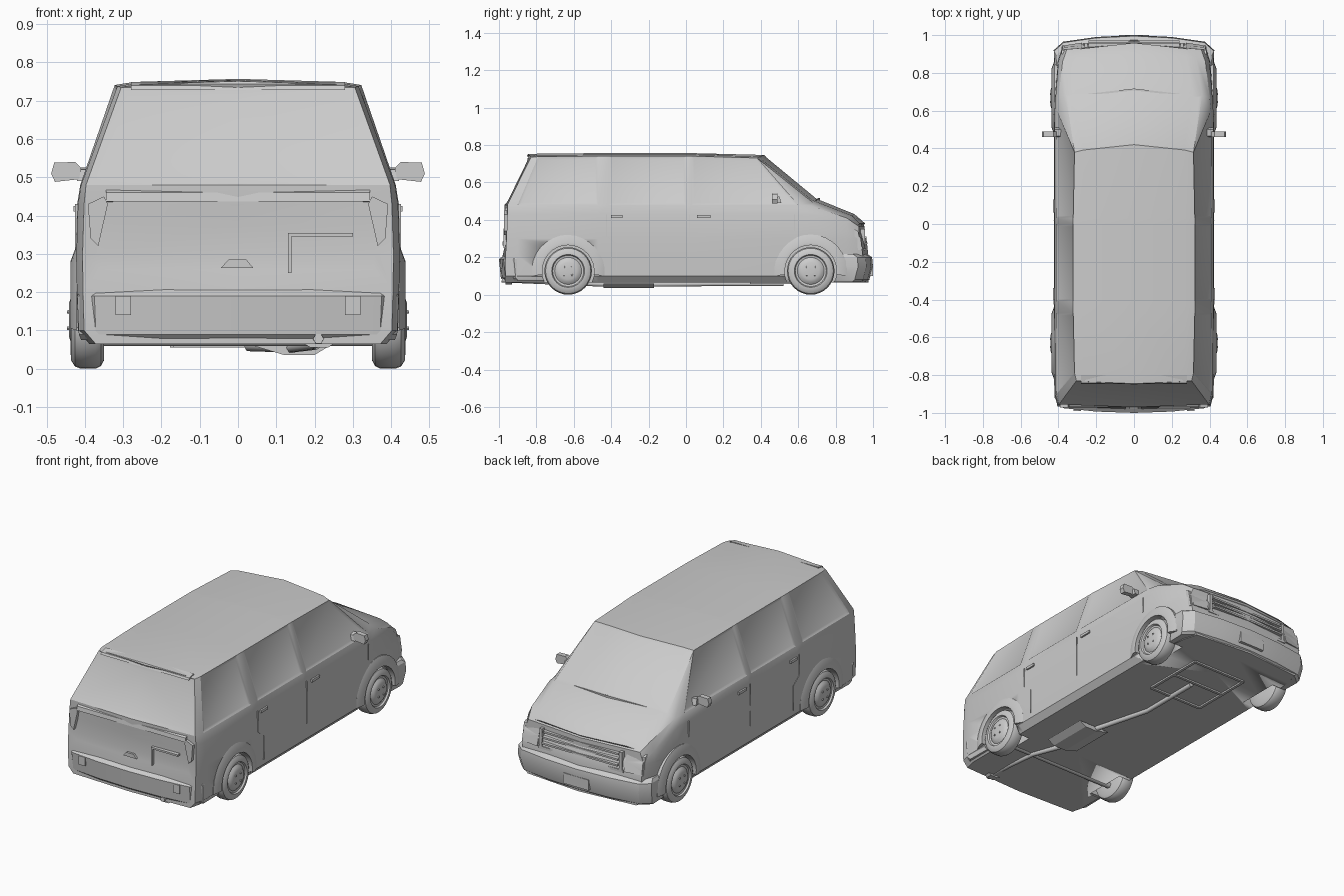
import bpy, bmesh, math
from mathutils import Vector

if "Cube" in bpy.data.objects:
    bpy.data.objects.remove(bpy.data.objects["Cube"])

paint = bpy.data.materials.new("light grey")
paint.diffuse_color = (0.6, 0.6, 0.6, 1)
paint.use_nodes = True
paint.node_tree.nodes["Principled BSDF"].inputs["Base Color"].default_value = paint.diffuse_color


def finish(name, bm, smooth=30):
    bmesh.ops.recalc_face_normals(bm, faces=bm.faces)
    me = bpy.data.meshes.new(name)
    bm.to_mesh(me)
    bm.free()
    me.materials.append(paint)
    ob = bpy.data.objects.new(name, me)
    bpy.context.collection.objects.link(ob)
    bpy.ops.object.select_all(action='DESELECT')
    bpy.context.view_layer.objects.active = ob
    ob.select_set(True)
    if smooth:
        bpy.ops.object.shade_smooth_by_angle(angle=math.radians(smooth))
    return ob


def loft(name, rings, smooth=30):
    """Skin closed rings of points and cap both ends."""
    bm = bmesh.new()
    vs = [[bm.verts.new(p) for p in r] for r in rings]
    n = len(vs[0])
    for a, b in zip(vs, vs[1:]):
        for i in range(n):
            bm.faces.new((a[i], a[(i + 1) % n], b[(i + 1) % n], b[i]))
    bm.faces.new(vs[0])
    bm.faces.new(vs[-1])
    return finish(name, bm, smooth)


def box(name, lo, hi):
    (a, b, c), (d, e, f) = lo, hi
    return loft(name, [[(a, b, z), (d, b, z), (d, e, z), (a, e, z)] for z in (c, f)], 0)


def lathe(name, y, z, side, profile, n=32):
    """Spin (x, radius) pairs round an axle."""
    return loft(name, [[(side * x, y + r * math.cos(t), z + r * math.sin(t))
                        for t in (2 * math.pi * k / n for k in range(n))]
                       for x, r in profile])


# ---- body shell: stations of (y low, y belt, y top, x low, x belt, z belt, x top, z top)
ST = [(-.965, -.955, -.83, .402, .397, .48, .305, .735),
      (-.90, -.90, -.79, .418, .41, .48, .315, .738)]
ST += [(y, y, y, .42, .412, .48, .322, .741) for y in (-.47, -.41, 0, .03)]
ST += [(.50, .60, .38, .42, .408, .48, .315, .731),
       (.66, .67, .68, .415, .40, .475, .36, .492),
       (.86, .86, .88, .40, .378, .41, .33, .415),
       (.945, .925, .92, .375, .355, .365, .32, .372)]
BULGE = {0: -.015, 6: .04, 7: .03, 8: .02, 9: .03}


def half(k):
    yl, ym, yt, xl, xb, zb, xt, zt = ST[k]
    d = BULGE.get(k, 0)
    return [(0, yl + d, .065), (xl - .03, yl, .065), (xl, yl, .10), (xl + .003, yl, .21),
            (xl + .004, (yl + ym) / 2, .30), (xl, ym, zb - .05), (xb, ym, zb), (xt, yt, zt),
            (xt - .05, yt + d * .3, zt + .008), (0, yt + d, zt + .016)]


bm = bmesh.new()
rings = []
for k in range(len(ST)):
    h = half(k)
    rings.append([bm.verts.new(p) for p in h + [(-x, y, z) for x, y, z in h[8:0:-1]]])
face = {}
for k in range(len(ST) - 1):
    a, b = rings[k], rings[k + 1]
    for i in range(18):
        j = (i + 1) % 18
        face[k, i] = bm.faces.new((a[i], a[j], b[j], b[i]))
for k in (0, 9):  # tail and nose panels with a bulged centre column
    r = rings[k]
    mid = [r[0]] + [bm.verts.new((0, r[i].co.y + BULGE[k], r[i].co.z)) for i in range(1, 9)] + [r[9]]
    for i in range(9):
        for s, o in ((1, 0), (-1, 1)):
            q = [r[(s * i) % 18], r[(s * (i + 1)) % 18], mid[i + 1], mid[i]]
            face['cap', k, i, o] = bm.faces.new(list(dict.fromkeys(q)))
bmesh.ops.recalc_face_normals(bm, faces=bm.faces)


def recess(faces, width, depth):
    bmesh.ops.inset_region(bm, faces=faces, thickness=width, depth=-depth, use_even_offset=True)


for k in (1, 3, 5):  # side windows
    for i in (6, 11):
        recess([face[k, i]], .014, .006)
recess([face[6, i] for i in (7, 8, 9, 10)], .015, .004)  # windscreen
recess([face['cap', 0, 6, o] for o in (0, 1)], .025, .006)  # rear window
recess([face['cap', 0, i, o] for i in (3, 4) for o in (0, 1)], .05, .008)  # tailgate panel
body = finish("body", bm)

# wheel wells
WHEELS = (-.63, .667)
for y in WHEELS:
    for s in (1, -1):
        cut = lathe("well_cutter", y, .127, s, [(.32, .14), (.5, .14)])
        m = body.modifiers.new("well", 'BOOLEAN')
        m.operation, m.solver, m.object = 'DIFFERENCE', 'EXACT', cut
        bpy.context.view_layer.objects.active = body
        bpy.ops.object.modifier_apply(modifier=m.name)
        bpy.data.objects.remove(cut)

# ---- wheels, flares
TYRE = [(.35, .05), (.35, .105), (.358, .12), (.372, .127), (.41, .127), (.426, .121), (.436, .105),
        (.437, .088), (.428, .083), (.426, .072), (.436, .06), (.441, .045), (.442, .01)]
for y in WHEELS:
    for s in (1, -1):
        lathe("wheel", y, .127, s, TYRE)
        for k in range(4):
            t = math.pi * (k / 2 + .25)
            lathe("wheel_nut", y + .03 * math.cos(t), .127 + .03 * math.sin(t), s,
                  [(.436, .006), (.446, .005)], 6)
        arc = []
        for k in range(17):
            t = math.radians(-8 + 196 * k / 16)
            arc.append([(s * x, y + r * math.cos(t), .127 + r * math.sin(t))
                        for x, r in ((.40, .138), (.436, .138), (.438, .152), (.422, .195), (.40, .195))])
        loft("wheel_flare", arc, 40)


# ---- bumpers: plan outline lofted upward with slight taper
def bumper(name, plan, levels):
    loft(name, [[(x * g, y * g, z) for x, y in plan + [(-x, y) for x, y in plan[::-1] if x]]
                for z, g in levels], 25)


bumper("rear_bumper", [(.418, -.775), (.42, -.92), (.375, -.975), (.2, -.993), (0, -1.0)],
       [(.075, .975), (.09, .99), (.19, 1), (.21, .975)])
bumper("front_bumper", [(.422, .815), (.425, .92), (.375, .965), (.2, .99), (0, 1.0)],
       [(.068, .965), (.08, .98), (.15, 1), (.20, .995), (.217, .97)])
box("front_plate", (-.08, .97, .10), (.08, 1.0, .16))

# ---- nose: grille frame, slats, lamps
box("grille_base", (-.27, .93, .235), (.27, .957, .25))
for z, y in ((.27, .963), (.30, .956), (.33, .949)):
    box("grille_slat", (-.24, y - .04, z), (.24, y + .008, z + .01))
for s in (1, -1):
    x0, x1 = sorted((s * .245, s * .262))
    box("grille_side", (x0, .91, .25), (x1, .957, .35))
    loft("headlamp", [[(s * x, y + d, z) for x, y, z in
                       ((.275, .955, .245), (.372, .94, .245), (.35, .915, .345), (.275, .925, .345))]
                      for d in (-.03, .005)], 0)
    # corner lamp
    loft("corner_lamp", [[(s * x, y, z) for y, z in ((.90, .24), (.94, .24), (.92, .34), (.90, .35))]
                         for x in (.35, .385)], 0)

# ---- tail: lamps, handle, plate recess ledge, reflectors
for s in (1, -1):
    loft("tail_lamp", [[(s * x, y, z) for x, z in ((.365, .32), (.385, .34), (.392, .43), (.35, .45), (.34, .43))]
                       for y in (-.94, -.972)], 0)
    x0, x1 = sorted((s * .28, s * .32))
    box("reflector", (x0, -.99, .14), (x1, -.982, .19))
loft("tailgate_handle", [[(x, y, z) for x, z in ((-.045, .263), (.04, .263), (.022, .285), (-.025, .285))]
                         for y in (-.95, -.98)], 0)
box("plate_ledge_top", (.13, -.977, .345), (.30, -.95, .355))
box("plate_ledge_side", (.13, -.977, .25), (.14, -.95, .35))
loft("tailgate_lip", [[(x, y, z) for y, z in ((-.94, .435), (-.972, .437), (-.968, .46), (-.94, .478))]
                      for x in (-.345, .345)], 0)
loft("roof_lip", [[(x, y, z) for y, z in ((-.80, .738), (-.848, .728), (-.842, .74), (-.80, .749))]
                  for x in (-.28, .28)], 0)

# ---- sides: mirrors, handles, door seams
for s in (1, -1):
    loft("mirror", [[(s * x, y + d, z) for x, z in
                     ((.415, .495), (.478, .488), (.488, .51), (.48, .538), (.425, .54), (.41, .525))]
                    for y, d in ((.46, 0), (.485, .004))], 0)
    loft("mirror_arm", [[(s * x, y, z) for y, z in ((.46, .49), (.51, .49), (.50, .525), (.465, .52))]
                        for x in (.385, .42)], 0)
    for y0, y1 in ((-.40, -.34), (.06, .13)):
        x0, x1 = sorted((s * .41, s * .43))
        box("door_handle", (x0, y0, .41), (x1, y1, .425))
    x0, x1 = sorted((s * .417, s * .426))
    for y, za, zb in ((.02, .19, .43), (-.425, .31, .43), (-.37, .13, .27), (.58, .34, .43)):
        box("door_seam", (x0, y - .002, za), (x1, y + .002, zb))
    loft("door_seam_bend", [[(s * x, y, z) for y, z in
                             ((-.427, .31), (-.423, .315), (-.368, .272), (-.372, .267))]
                            for x in (.417, .426)], 0)

# ---- wipers
for x0, x1, y0, y1 in ((-.24, 0, .685, .712), (.24, 0, .685, .712)):
    loft("wiper", [[(x, y + a, .492 + (.012 if x == 0 else 0) + b) for a, b in
                    ((-.005, -.01), (.005, -.01), (.005, .012), (-.005, .012))]
                   for x, y in ((x0, y0), (x1, y1))], 0)


# ---- underside: exhaust, muffler, axle, frame
def pipe(name, pts, r, n=8):
    cu = bpy.data.curves.new(name, 'CURVE')
    cu.dimensions, cu.bevel_depth, cu.bevel_resolution, cu.use_fill_caps = '3D', r, 1, True
    sp = cu.splines.new('POLY')
    sp.points.add(len(pts) - 1)
    for p, q in zip(sp.points, pts):
        p.co = (*q, 1)
    cu.materials.append(paint)
    bpy.context.collection.objects.link(bpy.data.objects.new(name, cu))


pipe("exhaust_pipe", [(.21, -.985, .078), (.21, -.80, .07), (.20, -.62, .062), (.14, -.44, .055),
                      (.12, -.17, .055), (.03, .15, .058), (.03, .52, .058)], .014)
loft("exhaust_bracket", [[(x, y, z) for x, z in ((.145, .08), (.19, .055), (.235, .055), (.27, .08),
                                                 (.245, .115), (.18, .115))] for y in (-.93, -.965)], 0)
loft("muffler", [[(x, y, z) for x, z in ((.04, .06), (.12, .036), (.2, .036), (.24, .06))]
                 for y in (-.44, -.17)], 0)
pipe("rear_axle", [(-.36, -.63, .075), (.36, -.63, .075)], .018)
for x in (-.17, .17):
    box("frame_rail", (x - .008, .35, .056), (x + .008, .72, .07))
for y in (.35, .54, .72):
    box("frame_cross", (-.17, y - .008, .056), (.17, y + .008, .07))
